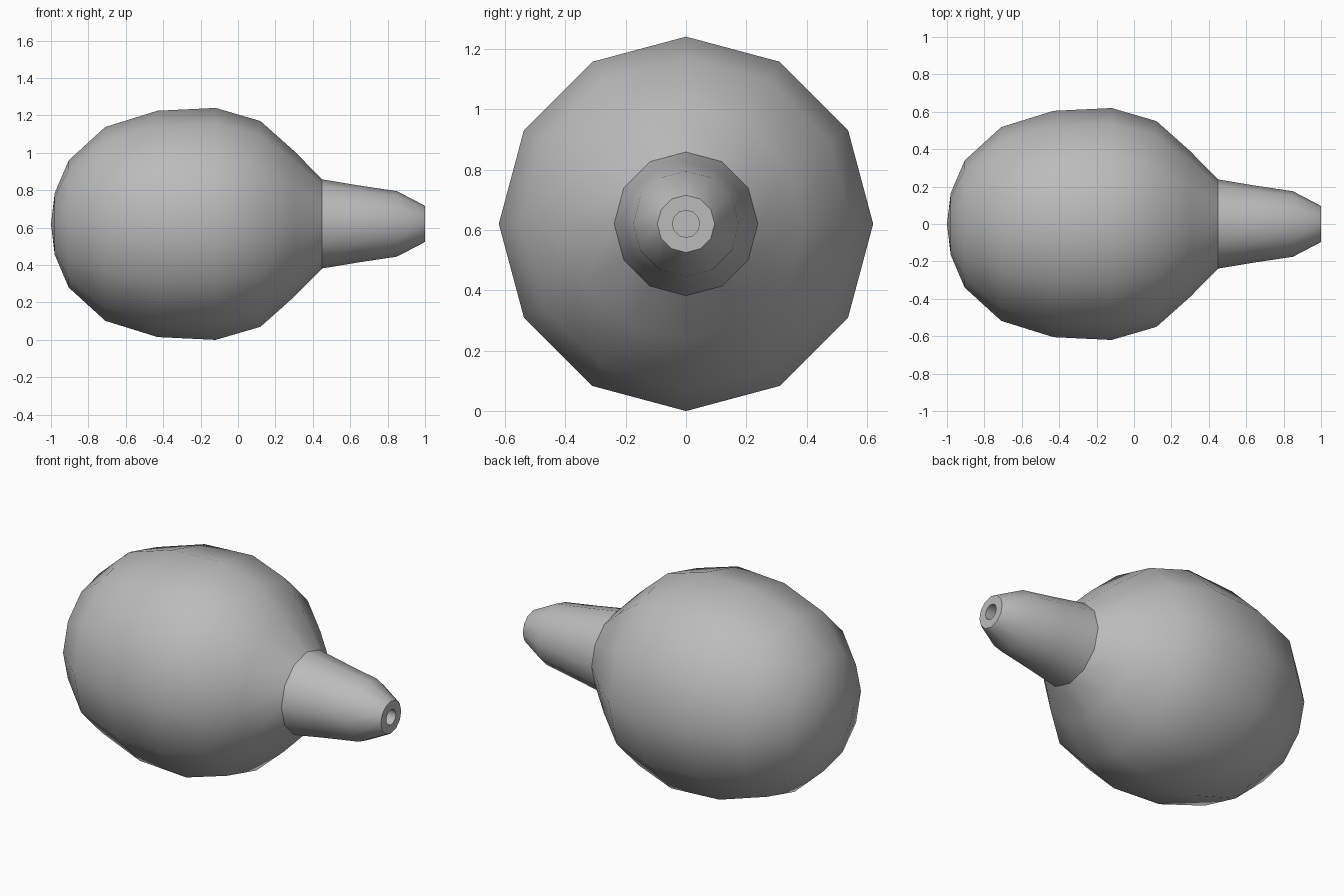
import bpy, bmesh, math

if "Cube" in bpy.data.objects:
    bpy.data.objects.remove(bpy.data.objects["Cube"])

SIDES = 12
AXIS_Z = 0.62

rubber = bpy.data.materials.new("grey rubber")
rubber.diffuse_color = (0.5, 0.5, 0.5, 1)
rubber.use_nodes = True
rubber.node_tree.nodes["Principled BSDF"].inputs["Base Color"].default_value = rubber.diffuse_color


def lathe(name, profile):
    """Turn (x, radius) pairs around the long axis; radius 0 makes a pole."""
    bm = bmesh.new()
    rings = []
    for x, r in profile:
        if r == 0:
            rings.append([bm.verts.new((x, 0, AXIS_Z))] * SIDES)
            continue
        rings.append([bm.verts.new((x, r * math.sin(2 * math.pi * i / SIDES),
                                    AXIS_Z + r * math.cos(2 * math.pi * i / SIDES)))
                      for i in range(SIDES)])
    for a, b in zip(rings, rings[1:]):
        for i in range(SIDES):
            j = (i + 1) % SIDES
            bm.faces.new(list(dict.fromkeys((a[i], a[j], b[j], b[i]))))
    bmesh.ops.recalc_face_normals(bm, faces=bm.faces)
    mesh = bpy.data.meshes.new(name)
    bm.to_mesh(mesh)
    bm.free()
    mesh.materials.append(rubber)
    obj = bpy.data.objects.new(name, mesh)
    bpy.context.collection.objects.link(obj)
    bpy.context.view_layer.objects.active = obj
    obj.select_set(True)
    bpy.ops.object.shade_smooth_by_angle(angle=math.radians(40))
    obj.select_set(False)
    return obj


# Rounded squeeze bulb, closed where it meets the nozzle
lathe("bulb", [(-1.0, 0), (-0.98, 0.165), (-0.905, 0.34), (-0.71, 0.518),
               (-0.43, 0.605), (-0.12, 0.62), (0.12, 0.55), (0.30, 0.39),
               (0.45, 0.238), (0.45, 0)])

# Tapered nozzle with a bored tip
lathe("nozzle", [(0.45, 0), (0.45, 0.238), (0.65, 0.205), (0.85, 0.175), (0.99, 0.102),
                 (1.0, 0.095), (1.0, 0.045), (0.80, 0.045), (0.80, 0)])
